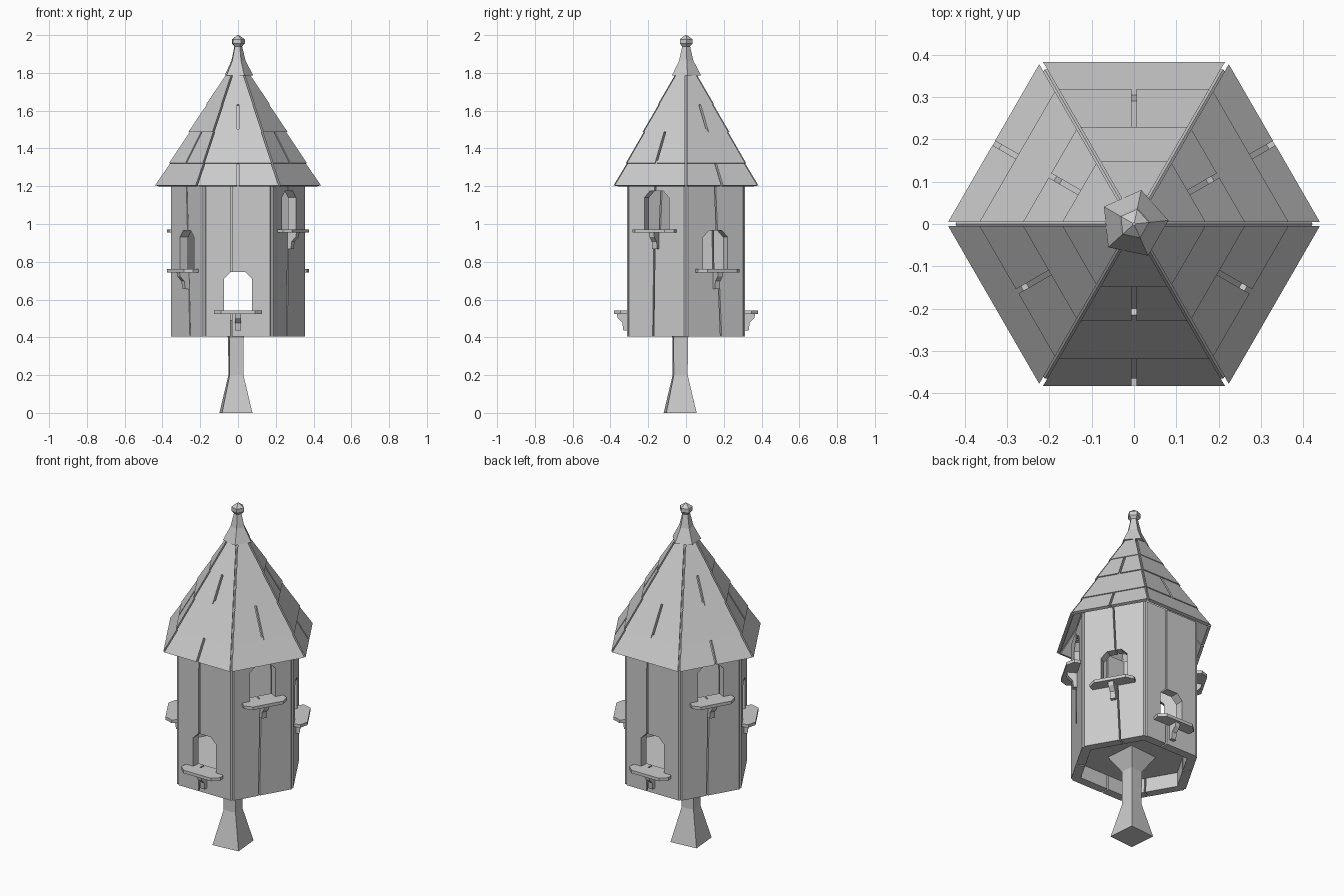
import bpy, bmesh
from math import sin, cos, radians, tan, pi
from mathutils import Vector

if "Cube" in bpy.data.objects:
    bpy.data.objects.remove(bpy.data.objects["Cube"])

APO = 0.312          # distance from the axis to each wall face
T30 = tan(pi / 6)


def at(ang, u, d, z):
    """Point on a hexagon side: u along it, d outwards, z up."""
    a = radians(ang)
    return Vector((cos(a) * d - sin(a) * u, sin(a) * d + cos(a) * u, z))


def loft(bm, rings, caps=True):
    vs = [[bm.verts.new(p) for p in r] for r in rings]
    n = len(rings[0])
    for a, b in zip(vs, vs[1:]):
        for i in range(n):
            j = (i + 1) % n
            bm.faces.new((a[i], a[j], b[j], b[i]))
    if caps:
        bm.faces.new(vs[0][::-1])
        bm.faces.new(vs[-1])


def finish(bm, name):
    bmesh.ops.recalc_face_normals(bm, faces=bm.faces)
    me = bpy.data.meshes.new(name)
    bm.to_mesh(me)
    bm.free()
    ob = bpy.data.objects.new(name, me)
    bpy.context.collection.objects.link(ob)
    return ob


def turned(name, profile, sides, phase=0, centre=(0, 0), caps=True):
    bm = bmesh.new()
    loft(bm, [[(centre[0] + r * cos(radians(phase) + 2 * pi * i / sides),
                centre[1] + r * sin(radians(phase) + 2 * pi * i / sides), z)
               for i in range(sides)] for r, z in profile], caps)
    return finish(bm, name)


# Wall planks: two per side, notched around the entrance hole
def wall(name, ang, hole, seam_low, seam_high):
    z0, z1, hw, ch, gap = 0.405, 1.235, 0.075, 0.035, 0.004
    ht = hole + 0.205
    bm = bmesh.new()
    for s in (-1, 1):
        def seam(z):
            f = (z - z0) / (z1 - z0)
            return seam_low + (seam_high - seam_low) * f + s * gap
        rings = []
        for depth, trim in ((0, 0.011), (0.008, 0), (0.05, 0)):
            d = APO - depth
            w = s * (d * T30 - trim)
            pts = [(w, z0), (seam(z0), z0), (seam(hole), hole), (s * hw, hole),
                   (s * hw, ht - ch), (s * (hw - ch), ht), (seam(ht), ht),
                   (seam(z1), z1), (w, z1)]
            rings.append([at(ang, u, d, z) for u, z in pts])
        loft(bm, rings)
    finish(bm, name)


# Perch: a ledge with clipped corners and a tapered bracket below it
def perch(name, ang, hole):
    bm = bmesh.new()
    top = hole + 0.002
    ledge = [(-0.12, APO - 0.01), (-0.127, APO + 0.035), (-0.09, APO + 0.07),
             (0.09, APO + 0.07), (0.127, APO + 0.035), (0.12, APO - 0.01)]
    loft(bm, [[at(ang, u, d, z) for u, d in ledge] for z in (top - 0.018, top)])
    side = [(-0.005, -0.015), (0.055, -0.015), (0.05, -0.04),
            (0.025, -0.065), (0.02, -0.105), (-0.005, -0.105)]
    loft(bm, [[at(ang, u, APO + d, top + z) for d, z in side]
              for u in (-0.015, 0.015)])
    finish(bm, name)


SIDES = [("front", -90, 0.54, -0.036, -0.034),
         ("front_right", -30, 0.97, -0.02, -0.008),
         ("back_right", 30, 0.76, 0.034, -0.004)]
OPPOSITE = {"front": "back", "front_right": "back_left", "back_right": "front_left"}
for side, ang, hole, lo, hi in SIDES:
    for nm, a in ((side, ang), (OPPOSITE[side], ang + 180)):
        wall("wall_" + nm, a, hole, lo, hi)
        perch("perch_" + nm, a, hole)

# Roof shingles: overlapping tiers (lower radius, z, upper radius, z)
TIERS = [(0.442, 1.205, 0.352, 1.335), (0.368, 1.322, 0.248, 1.502),
         (0.265, 1.488, 0.157, 1.648), (0.172, 1.633, 0.06, 1.80)]
for t, (r0, z0, r1, z1) in enumerate(TIERS):
    bm = bmesh.new()
    for k in range(6):
        ang = -90 + 60 * k
        split = (t in (0, 2)) if k % 2 == 0 else (t == 1)
        spans = ((-1, 0), (0, 1)) if split else ((-1, 1),)
        for a, b in spans:
            rings = []
            for drop in (0, 0.022):
                ring = []
                for e, r, z in ((a, r0, z0), (b, r0, z0), (b, r1, z1), (a, r1, z1)):
                    d = r * cos(pi / 6) - drop * 0.8
                    half = d * T30
                    other = b if e == a else a
                    u = e * half + (0.006 if other > e else -0.006)
                    ring.append(at(ang, u, d, z - drop * 0.25))
                rings.append(ring)
            loft(bm, rings)
    finish(bm, "roof_tier_%d" % (t + 1))

# Roof underlay closing the gaps between shingles
turned("roof_underlay", [(0.422, 1.203), (0.345, 1.315), (0.245, 1.475),
                         (0.152, 1.62), (0.035, 1.80)], 6, caps=False)

# Finial on top
turned("finial", [(0.082, 1.785), (0.04, 1.865), (0.022, 1.94), (0.036, 1.955),
                  (0.036, 1.978), (0.004, 2.0)], 5, 6)

# Floor inside the walls
turned("floor", [(0.305, 0.49), (0.305, 0.525)], 6)

# Post, flared at the foot and under the floor
turned("post", [(0.114, 0), (0.052, 0.2), (0.054, 0.40), (0.13, 0.492)], 4, 50,
       (-0.011, -0.031))
